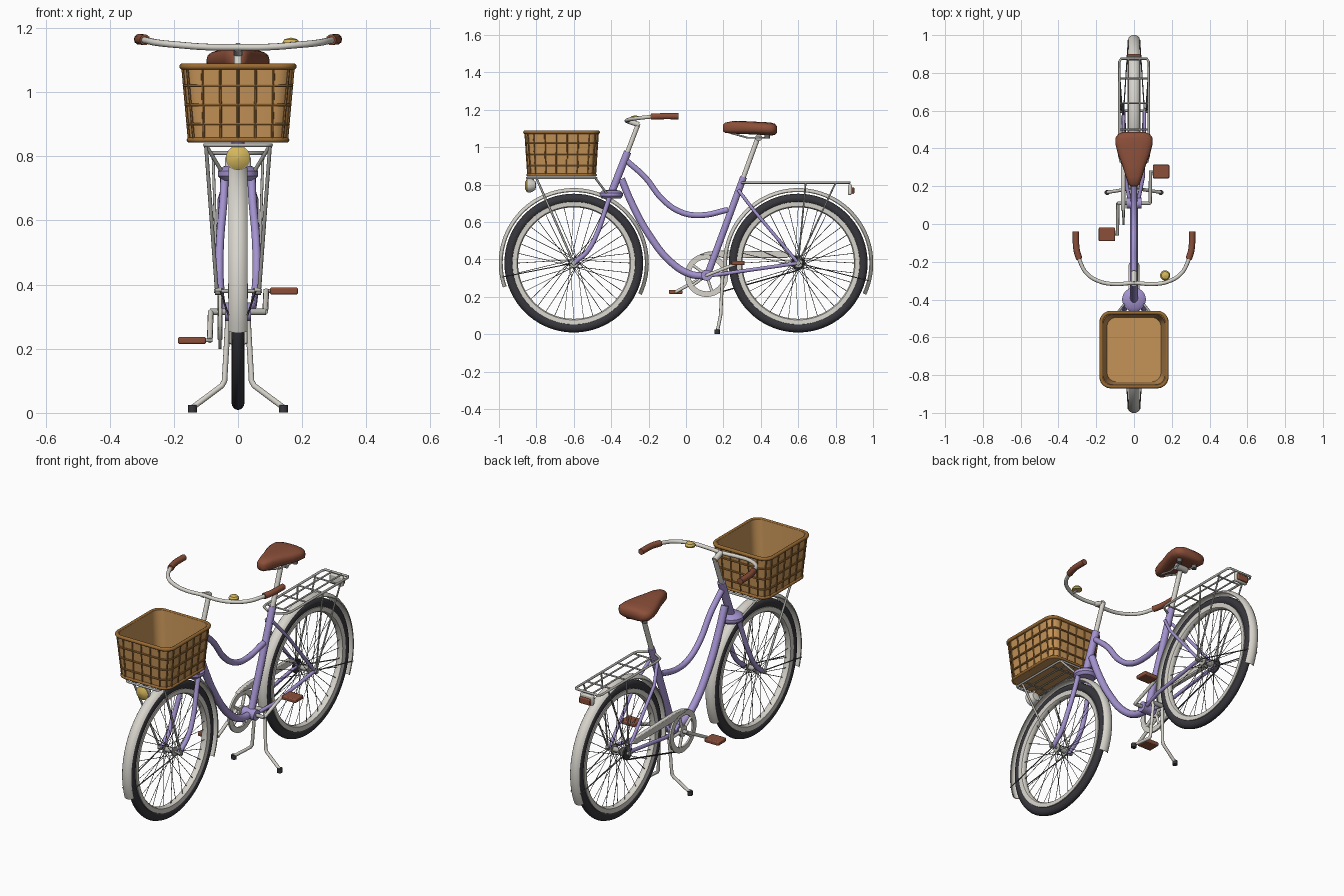
import bpy, bmesh, math
from math import cos, sin, pi, radians
from mathutils import Vector, Matrix

if "Cube" in bpy.data.objects:
    bpy.data.objects.remove(bpy.data.objects["Cube"])

def material(name, r, g, b):
    m = bpy.data.materials.new(name)
    m.diffuse_color = tuple((c / 255) ** 2.2 for c in (r, g, b)) + (1,)
    m.use_nodes = True
    m.node_tree.nodes["Principled BSDF"].inputs["Base Color"].default_value = m.diffuse_color
    return m

LILAC = material("lilac paint", 163, 146, 207)
CREAM = material("cream enamel", 214, 211, 202)
METAL = material("grey metal", 176, 175, 170)
SPOKE = material("dark steel", 105, 105, 105)
RUBBER = material("black rubber", 58, 57, 62)
LEATHER = material("brown leather", 138, 80, 60)
GOLD = material("brass", 212, 182, 92)
WICKER = material("tan wicker", 196, 146, 88)
CANE = material("dark cane", 152, 106, 54)

def add(name, mesh, mat, angle=40):
    ob = bpy.data.objects.new(name, mesh)
    bpy.context.collection.objects.link(ob)
    mesh.materials.clear()
    mesh.materials.append(mat)
    bpy.ops.object.select_all(action='DESELECT')
    ob.select_set(True)
    bpy.context.view_layer.objects.active = ob
    bpy.ops.object.shade_smooth_by_angle(angle=radians(angle))
    return ob

def finish(name, bm, mat, angle=40):
    bmesh.ops.recalc_face_normals(bm, faces=bm.faces)
    me = bpy.data.meshes.new(name)
    bm.to_mesh(me)
    bm.free()
    return add(name, me, mat, angle)

def tube(name, paths, r, mat, smooth=False, cyclic=False, res=3, seg=6):
    """Round tubes along one or more paths."""
    cu = bpy.data.curves.new(name, 'CURVE')
    cu.dimensions, cu.bevel_depth, cu.bevel_resolution = '3D', r, res
    cu.use_fill_caps, cu.resolution_u = True, seg
    for pts in paths:
        if smooth:
            sp = cu.splines.new('BEZIER')
            sp.bezier_points.add(len(pts) - 1)
            for p, co in zip(sp.bezier_points, pts):
                p.co = co
                p.handle_left_type = p.handle_right_type = 'AUTO'
        else:
            sp = cu.splines.new('POLY')
            sp.points.add(len(pts) - 1)
            for p, co in zip(sp.points, pts):
                p.co = (*co, 1)
        sp.use_cyclic_u = cyclic
    tmp = bpy.data.objects.new("tmp", cu)
    bpy.context.collection.objects.link(tmp)
    bpy.context.view_layer.update()
    me = bpy.data.meshes.new_from_object(tmp.evaluated_get(bpy.context.evaluated_depsgraph_get()))
    bpy.data.objects.remove(tmp)
    return add(name, me, mat, 50)

def both(path):
    return [path, [(-x, y, z) for x, y, z in path]]

def loft(name, rings, mat, wrap=False, angle=40):
    """Skin closed rings of points, capping the ends unless wrapped."""
    bm = bmesh.new()
    vs = [[bm.verts.new(p) for p in ring] for ring in rings]
    n = len(vs[0])
    for i in range(len(vs) - (0 if wrap else 1)):
        a, b = vs[i], vs[(i + 1) % len(vs)]
        for j in range(n):
            bm.faces.new((a[j], a[(j + 1) % n], b[(j + 1) % n], b[j]))
    if not wrap:
        bm.faces.new(vs[0])
        bm.faces.new(vs[-1])
    return finish(name, bm, mat, angle)

def revolve(name, c, profile, mat, a0=0, a1=360, n=64, axis='X', angle=40):
    """Turn a closed (radius, offset) profile about an axis through c."""
    rot = {'X': Matrix(), 'Y': Matrix.Rotation(pi / 2, 3, 'Z'), 'Z': Matrix.Rotation(-pi / 2, 3, 'Y')}[axis]
    full = a1 - a0 >= 360
    rings = []
    for i in range(n if full else n + 1):
        a = radians(a0 + (a1 - a0) * i / n)
        rings.append([Vector(c) + rot.to_3x3() @ Vector((x, r * cos(a), r * sin(a))) for r, x in profile])
    return loft(name, rings, mat, full, angle)

def disc(name, c, r, h, mat, axis='X', n=20):
    return revolve(name, c, [(0.0005, -h), (r, -h), (r, h), (0.0005, h)], mat, n=n, axis=axis)

def prism(name, pts, x0, x1, mat, bevel=0):
    """Extrude a (y, z) outline across x."""
    ob = loft(name, [[(x, y, z) for y, z in pts] for x in (x0, x1)], mat)
    if bevel:
        m = ob.modifiers.new("bevel", 'BEVEL')
        m.width, m.segments = bevel, 2
    return ob

def rect(y0, y1, z0, z1):
    return [(y0, z0), (y1, z0), (y1, z1), (y0, z1)]

# Wheels with tyre, rim, spokes, hub and mudguard
HZ = 0.38
for side, cy, a0, a1 in (("front", -0.6, -25, 199), ("rear", 0.6, -25, 190)):
    c = (0, cy, HZ)
    revolve(side + "_tyre", c, [(0.346 + 0.025 * cos(t * pi / 6), 0.021 * sin(t * pi / 6)) for t in range(12)], RUBBER, n=72)
    revolve(side + "_rim", c, [(0.298, -0.009), (0.304, -0.017), (0.328, -0.019), (0.328, 0.019), (0.304, 0.017), (0.298, 0.009)], CREAM, n=72)
    out = [(0.384, -0.03), (0.394, -0.022), (0.401, -0.008), (0.401, 0.008), (0.394, 0.022), (0.384, 0.03)]
    revolve(side + "_mudguard", c, out + [(r - 0.004, x * 0.93) for r, x in reversed(out)], CREAM, a0, a1, 56)
    spokes = []
    for i in range(36):
        s, k = (1 if i % 2 else -1), (1 if i % 4 < 2 else -1)
        a = 2 * pi * i / 36
        b = a + k * 1.1
        spokes.append([(s * 0.028, cy + 0.02 * cos(b), HZ + 0.02 * sin(b)), (s * 0.004, cy + 0.301 * cos(a), HZ + 0.301 * sin(a))])
    tube(side + "_spokes", spokes, 0.0016, SPOKE, res=0)
    disc(side + "_hub", c, 0.014, 0.03, METAL)
    for s in (-1, 1):
        disc(side + "_hub_flange", (s * 0.028, cy, HZ), 0.024, 0.003, METAL)
        disc(side + "_axle_nut", (s * 0.062, cy, HZ), 0.013, 0.01, METAL, n=8)
    disc(side + "_axle", c, 0.006, 0.075, METAL, n=10)
    e = radians(191 if cy < 0 else -14)
    tube(side + "_mudguard_stay", both([(0.055, cy, HZ), (0.03, cy + 0.388 * cos(e), HZ + 0.388 * sin(e))]), 0.003, SPOKE, res=1)

# Frame
tube("head_tube", [[(0, -0.405, 0.74), (0, -0.312, 0.975)]], 0.021, LILAC)
tube("down_tube", [[(0, -0.345, 0.83), (0, -0.29, 0.70), (0, -0.2, 0.535), (0, -0.08, 0.385), (0, 0.02, 0.322), (0, 0.11, 0.31)]], 0.02, LILAC, True)
tube("top_tube", [[(0, -0.315, 0.925), (0, -0.22, 0.84), (0, -0.12, 0.715), (0, -0.02, 0.65), (0, 0.08, 0.636), (0, 0.225, 0.665)]], 0.016, LILAC, True)
tube("seat_tube", [[(0, 0.11, 0.305), (0, 0.308, 0.84)]], 0.019, LILAC)
disc("bottom_bracket", (0, 0.11, 0.315), 0.029, 0.04, LILAC)
tube("seat_stays", both([(0.02, 0.28, 0.77), (0.055, 0.36, 0.665), (0.055, 0.6, HZ)]), 0.009, LILAC)
tube("chain_stays", both([(0.022, 0.12, 0.312), (0.048, 0.25, 0.33), (0.055, 0.6, HZ)]), 0.01, LILAC)

# Fork
tube("fork_legs", both([(0.042, -0.405, 0.745), (0.045, -0.43, 0.67), (0.056, -0.475, 0.54), (0.058, -0.53, 0.44), (0.055, -0.6, HZ)]), 0.013, LILAC, True)
revolve("fork_crown", (0, -0.4, 0.745), [(0.0005, -0.02), (0.05, -0.02), (0.063, -0.006), (0.063, 0.01), (0.045, 0.024), (0.0005, 0.026)], LILAC, n=28, axis='Z')

# Stem, handlebar, grips and bell
tube("stem", [[(0, -0.32, 0.955), (0, -0.255, 1.125)]], 0.013, CREAM)
tube("stem_clamp", [[(0, -0.252, 1.12), (0, -0.31, 1.14)]], 0.015, CREAM)
half = [(0.1, -0.318, 1.141), (0.18, -0.305, 1.147), (0.25, -0.262, 1.154), (0.285, -0.2, 1.161), (0.302, -0.14, 1.164), (0.306, -0.06, 1.164)]
tube("handlebar", [[(-x, y, z) for x, y, z in reversed(half)] + [(0, -0.312, 1.14)] + half], 0.0105, CREAM, True)
tube("grips", both([(0.29, -0.185, 1.163), (0.304, -0.135, 1.165), (0.308, -0.04, 1.165)]), 0.017, LEATHER, True)
revolve("bell", (0.165, -0.272, 1.155), [(0.0005, -0.008), (0.026, -0.008), (0.027, 0), (0.02, 0.01), (0.0005, 0.015)], GOLD, n=24, axis='Z')
tube("bell_bracket", [[(0.165, -0.31, 1.145), (0.165, -0.272, 1.15)]], 0.007, METAL)

# Saddle, post and springs
sections = [(0.198, 0.016, 1.085, 1.12), (0.21, 0.03, 1.076, 1.131), (0.25, 0.043, 1.072, 1.139), (0.31, 0.062, 1.07, 1.139), (0.37, 0.085, 1.067, 1.136),
            (0.42, 0.098, 1.064, 1.134), (0.455, 0.099, 1.062, 1.131), (0.475, 0.085, 1.065, 1.125), (0.486, 0.06, 1.075, 1.112)]
def sq(v):
    return math.copysign(abs(v) ** 0.7, v)
loft("saddle", [[(w * sq(cos(t * pi / 10)), y, (a + b) / 2 + (b - a) / 2 * sq(sin(t * pi / 10))) for t in range(20)] for y, w, a, b in sections], LEATHER, angle=60)
tube("seat_post", [[(0, 0.3, 0.82), (0, 0.388, 1.06)]], 0.0135, CREAM)
tube("saddle_rails", both([(0.012, 0.24, 1.075), (0.025, 0.33, 1.05), (0.04, 0.43, 1.05), (0.05, 0.45, 1.07)]), 0.005, METAL)
disc("saddle_clamp", (0, 0.388, 1.05), 0.018, 0.035, METAL)
for s in (-1, 1):
    disc("saddle_spring", (s * 0.05, 0.435, 1.06), 0.014, 0.015, SPOKE, 'Z', 12)

# Wicker basket
def rounded(hx, hy, z, r=0.05, cy=-0.665):
    pts = []
    for q, (sx, sy) in enumerate(((1, 1), (-1, 1), (-1, -1), (1, -1))):
        for i in range(7):
            a = pi / 2 * (q + i / 6)
            pts.append((sx * (hx - r) + r * cos(a), cy + sy * (hy - r) + r * sin(a), z))
    return pts
def shell(z, out=0.0):
    f = (z - 0.845) / 0.245
    return 0.15 + 0.022 * f + out, 0.178 + 0.016 * f + out
loft("basket_body", [rounded(*shell(0.845), 0.845), rounded(*shell(1.085), 1.085), rounded(*shell(1.085, -0.008), 1.085),
                     rounded(*shell(0.855, -0.008), 0.855)], WICKER)
tube("basket_bands", [rounded(*shell(z, 0.002), z) for z in (0.9, 0.96, 1.02)], 0.005, CANE, cyclic=True, res=1)
for z, r in ((0.851, 0.008), (1.08, 0.01)):
    tube("basket_rim", [rounded(*shell(z, 0.002), z)], r, CANE, cyclic=True)
ribs = []
(bx, by), (tx, ty) = shell(0.848, 0.002), shell(1.08, 0.002)
for s in (-1, 1):
    for i in range(-2, 3):
        ribs.append([(i * 0.053, -0.665 + s * by, 0.848), (i * 0.056, -0.665 + s * ty, 1.08)])
    for i in range(-2, 4):
        ribs.append([(s * bx, -0.665 + (i - 0.5) * 0.056, 0.848), (s * tx, -0.665 + (i - 0.5) * 0.06, 1.08)])
    for k in (-1, 1):
        ribs.append([(s * (bx - 0.014), -0.665 + k * (by - 0.014), 0.848), (s * (tx - 0.014), -0.665 + k * (ty - 0.014), 1.08)])
tube("basket_ribs", ribs, 0.004, CANE, res=1)

# Front carrier and headlamp
tube("front_carrier_frame", [rounded(0.103, 0.185, 0.835, 0.02)], 0.006, METAL, cyclic=True)
tube("front_carrier_slats", [[(x, -0.85, 0.835), (x, -0.48, 0.835)] for x in (-0.05, 0, 0.05)] + [[(-0.1, y, 0.835), (0.1, y, 0.835)] for y in (-0.78, -0.56)], 0.004, METAL)
tube("front_carrier_stays", both([(0.1, -0.80, 0.835), (0.066, -0.6, HZ)]) + both([(0.1, -0.485, 0.835), (0.04, -0.41, 0.735)]), 0.006, METAL)
revolve("headlamp_body", (0, -0.83, 0.795), [(0.0005, -0.028), (0.022, -0.026), (0.036, -0.005), (0.038, 0.018), (0.0005, 0.018)], CREAM, n=28, axis='Y').rotation_euler = (0, 0, 0)
bpy.data.objects["headlamp_body"].data.transform(Matrix.Translation((0, -1.66, 0)) @ Matrix.Scale(-1, 4, (0, 1, 0)))
bpy.data.objects["headlamp_body"].data.flip_normals()
revolve("headlamp_lens", (0, -0.85, 0.795), [(0.0005, -0.012), (0.02, -0.01), (0.036, 0), (0.036, 0.004), (0.0005, 0.004)], GOLD, n=28, axis='Y')
tube("headlamp_bracket", [[(0, -0.82, 0.82), (0, -0.82, 0.838)]], 0.008, METAL)

# Rear carrier and tail lamp
tube("rear_carrier_frame", [[(0.022, 0.3, 0.81), (0.07, 0.33, 0.81), (0.078, 0.36, 0.81), (0.078, 0.86, 0.81), (0.068, 0.875, 0.81),
                             (-0.068, 0.875, 0.81), (-0.078, 0.86, 0.81), (-0.078, 0.36, 0.81), (-0.07, 0.33, 0.81), (-0.022, 0.3, 0.81)]], 0.0065, METAL)
tube("rear_carrier_slats", both([(0.03, 0.36, 0.81), (0.03, 0.875, 0.81)]) + [[(-0.078, y, 0.81), (0.078, y, 0.81)] for y in (0.36, 0.5, 0.64, 0.77)], 0.0045, METAL)
tube("rear_carrier_stays", both([(0.078, 0.64, 0.81), (0.064, 0.6, HZ)]) + both([(0.078, 0.8, 0.81), (0.064, 0.6, HZ)]), 0.0045, METAL)
prism("tail_lamp_body", rect(0.865, 0.887, 0.745, 0.80), -0.04, 0.04, CREAM, 0.006)
prism("tail_lamp_lens", rect(0.886, 0.9, 0.75, 0.785), -0.035, 0.035, LEATHER, 0.005)

# Chainring, chain, guard and sprocket
CX, BY, BZ = -0.056, 0.11, 0.315
revolve("chainring", (CX, BY, BZ), [(0.086, -0.005), (0.116, -0.005), (0.116, 0.005), (0.086, 0.005)], CREAM, n=40)
tube("chainring_arms", [[(CX, BY, BZ), (CX, BY + 0.09 * cos(i * 2 * pi / 5), BZ + 0.09 * sin(i * 2 * pi / 5))] for i in range(5)], 0.008, CREAM)
disc("crank_boss", (CX, BY, BZ), 0.03, 0.007, CREAM)
prism("chain_guard", [(0.07, 0.425), (0.11, 0.44), (0.18, 0.448), (0.54, 0.442), (0.575, 0.425), (0.54, 0.408), (0.2, 0.406), (0.16, 0.42)], -0.07, -0.046, CREAM, 0.003)
tube("chain", [[(CX, 0.12, 0.425), (CX, 0.6, 0.418)], [(CX, 0.12, 0.207), (CX, 0.6, 0.342)]], 0.004, RUBBER, res=1)
disc("sprocket", (CX, 0.6, HZ), 0.038, 0.004, RUBBER)

# Cranks and pedals
disc("crank_axle", (0, BY, BZ), 0.01, 0.088, METAL)
for name, s, y, z in (("right", 1, 0.278, 0.38), ("left", -1, -0.055, 0.226)):
    tube(name + "_crank", [[(s * 0.085, BY, BZ), (s * 0.088, y, z)]], 0.009, CREAM)
    tube(name + "_pedal_axle", [[(s * 0.08, y, z), (s * 0.12, y, z)]], 0.006, METAL)
    prism(name + "_pedal", rect(y - 0.036, y + 0.036, z - 0.011, z + 0.011), s * 0.1, s * 0.187, LEATHER, 0.005)

# Twin-leg kickstand
tube("kickstand", both([(0.03, 0.195, 0.31), (0.042, 0.185, 0.1), (0.05, 0.182, 0.085), (0.14, 0.168, 0.018)]), 0.009, CREAM)
tube("kickstand_bridge", [[(-0.035, 0.195, 0.305), (0.035, 0.195, 0.305)]], 0.013, METAL)
for s in (-1, 1):
    disc("kickstand_foot", (s * 0.142, 0.167, 0.013), 0.014, 0.012, RUBBER, 'Z', 12)
